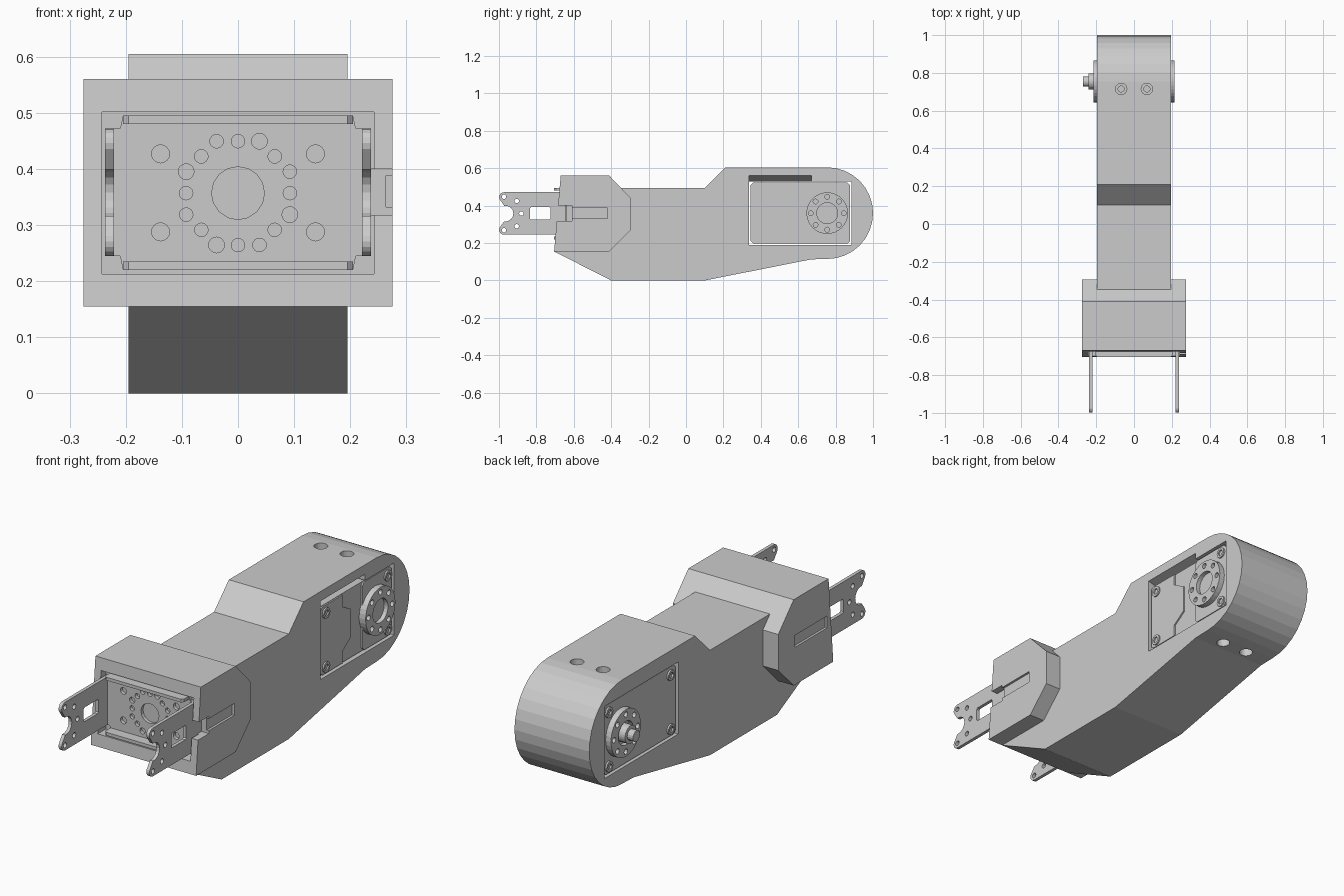
import bpy, bmesh
from math import cos, sin, radians, pi

if "Cube" in bpy.data.objects:
    bpy.data.objects.remove(bpy.data.objects["Cube"])


def prism(name, axis, pts, lo, hi):
    """Extrude a 2D outline along an axis: x -> (y,z), y -> (x,z), z -> (x,y)."""
    place = {'x': lambda a, b, t: (t, a, b),
             'y': lambda a, b, t: (a, t, b),
             'z': lambda a, b, t: (a, b, t)}[axis]
    bm = bmesh.new()
    face = bm.faces.new([bm.verts.new(place(a, b, lo)) for a, b in pts])
    new = bmesh.ops.extrude_face_region(bm, geom=[face])['geom']
    shift = place(0, 0, hi - lo)
    bmesh.ops.translate(bm, vec=shift, verts=[v for v in new if isinstance(v, bmesh.types.BMVert)])
    bmesh.ops.recalc_face_normals(bm, faces=bm.faces)
    mesh = bpy.data.meshes.new(name)
    bm.to_mesh(mesh)
    bm.free()
    ob = bpy.data.objects.new(name, mesh)
    bpy.context.collection.objects.link(ob)
    return ob


def arc(a, b, r, start, end, n):
    return [(a + r * cos(radians(start + (end - start) * i / n)),
             b + r * sin(radians(start + (end - start) * i / n))) for i in range(n + 1)]


def circle(a, b, r, n=24):
    return arc(a, b, r, 0, 360, n)[:-1]


def rect(a0, a1, b0, b1):
    return [(a0, b0), (a1, b0), (a1, b1), (a0, b1)]


def chamfered(a0, a1, b0, b1, c):
    return [(a0 + c, b0), (a1 - c, b0), (a1, b0 + c), (a1, b1 - c),
            (a1 - c, b1), (a0 + c, b1), (a0, b1 - c), (a0, b0 + c)]


def combine(ob, tool, op='DIFFERENCE'):
    mod = ob.modifiers.new("bool", 'BOOLEAN')
    mod.operation, mod.solver, mod.object = op, 'EXACT', tool
    bpy.context.view_layer.objects.active = ob
    bpy.ops.object.modifier_apply(modifier=mod.name)
    bpy.data.objects.remove(tool)


def cut(ob, axis, pts, lo, hi):
    combine(ob, prism("cutter", axis, pts, lo, hi))


CY, CZ = 0.755, 0.36          # joint axis

# Arm housing with rounded joint end
profile = ([(-0.705, 0.155), (-0.40, 0), (0.10, 0), (0.67, 0.113)]
           + arc(CY, CZ, 0.245, -90, 90, 16)
           + [(0.21, 0.605), (0.10, 0.495), (-0.60, 0.495)])
housing = prism("arm_housing", 'x', profile, -0.195, 0.195)

# Wide front collar merged with the arm
collar = prism("collar", 'x', [(-0.705, 0.155), (-0.41, 0.155), (-0.295, 0.27), (-0.295, 0.44),
                               (-0.41, 0.56), (-0.67, 0.56)], -0.275, 0.275)
combine(housing, collar, 'UNION')

# Front recess, cable notch and side slots
cut(housing, 'y', rect(-0.242, 0.242, 0.213, 0.502), -0.8, -0.64)
cut(housing, 'x', rect(-0.8, -0.61, 0.318, 0.40), 0.236, 0.3)
for s in (-1, 1):
    lo, hi = sorted((s * 0.264, s * 0.3))
    cut(housing, 'x', rect(-0.66, -0.42, 0.332, 0.388), lo, hi)

# Motor pocket through the arm, with a sloped cable relief above it
cut(housing, 'x', rect(0.336, 0.886, 0.19, 0.53), -0.3, 0.3)
cut(housing, 'y', [(0.08, 0.52), (0.08, 0.53), (0.195, 0.56), (0.21, 0.564), (0.21, 0.52)], 0.336, 0.67)

# Counterbored bolt holes above and below the joint
for x in (-0.068, 0.068):
    cut(housing, 'z', circle(x, 0.715, 0.03), 0.56, 0.7)
    cut(housing, 'z', circle(x, 0.715, 0.03), 0.05, 0.16)
    cut(housing, 'z', circle(x, 0.715, 0.016), 0.51, 0.58)
    cut(housing, 'z', circle(x, 0.715, 0.016), 0.15, 0.21)

# Bracket base plate with bolt pattern
plate = prism("bracket_plate", 'y',
              [(-0.205, 0.22), (0.205, 0.22), (0.21, 0.245), (0.237, 0.245), (0.237, 0.472), (0.21, 0.472),
               (0.205, 0.495), (-0.205, 0.495), (-0.21, 0.472), (-0.237, 0.472), (-0.237, 0.245),
               (-0.21, 0.245)], -0.657, -0.641)
holes = [(0, 0.357, 0.047)]
holes += [(x, z, 0.016) for x in (-0.138, 0.138) for z in (0.288, 0.427)]
for i in range(16):
    r = 0.1 if i % 2 else 0.0925
    holes.append((r * cos(i * pi / 8), 0.357 + r * sin(i * pi / 8), 0.014 if i % 4 == 3 else 0.012))
for x, z, r in holes:
    cut(plate, 'y', circle(x, z, r, 16), -0.7, -0.6)

# Bracket stiffening flanges
for name, z in (("upper", 0.48), ("lower", 0.22)):
    prism("bracket_flange_" + name, 'z', [(-0.205, -0.65), (-0.205, -0.695), (-0.195, -0.705),
          (0.195, -0.705), (0.205, -0.695), (0.205, -0.65)], z, z + 0.015)

# Forked bracket arms
fork = ([(-0.642, 0.472)] + arc(-0.973, 0.446, 0.026, 90, 225, 6)
        + arc(-0.965, 0.358, 0.042, 100, -100, 10)
        + arc(-0.973, 0.271, 0.026, 135, 270, 6) + [(-0.642, 0.245)])
for name, s in (("left", -1), ("right", 1)):
    lo, hi = sorted((s * 0.221, s * 0.237))
    arm = prism("bracket_arm_" + name, 'x', fork, lo, hi)
    for y, z in ((-0.973, 0.448), (-0.973, 0.269), (-0.905, 0.425), (-0.905, 0.29), (-0.88, 0.358)):
        cut(arm, 'x', circle(y, z, 0.012, 16), lo - 0.1, hi + 0.1)
    cut(arm, 'x', chamfered(-0.835, -0.725, 0.325, 0.392, 0.006), lo - 0.1, hi + 0.1)

# Motor body and its cover panels
prism("motor_body", 'x', chamfered(0.345, 0.878, 0.197, 0.523, 0.015), -0.187, 0.181)
prism("motor_cover_rear", 'x', [(0.347, 0.21), (0.36, 0.199), (0.51, 0.199), (0.51, 0.255), (0.575, 0.30),
      (0.575, 0.43), (0.51, 0.465), (0.51, 0.521), (0.36, 0.521), (0.347, 0.51)], 0.178, 0.188)
prism("motor_cover_joint", 'x', chamfered(0.658, 0.876, 0.199, 0.521, 0.014), 0.178, 0.188)

# Corner screws
for side, s in (("left", -1), ("right", 1)):
    for y in (0.385, 0.845):
        for z in (0.23, 0.485):
            lo, hi = sorted((s * 0.18, s * 0.195))
            screw = prism("motor_screw_" + side, 'x', circle(y, z, 0.025, 16), lo, hi)
            lo, hi = sorted((s * 0.185, s * 0.22))
            cut(screw, 'x', circle(y, z, 0.015, 6), lo, hi)

# Round output horns with bolt circle
for side, s in (("left", -1), ("right", 1)):
    lo, hi = sorted((s * 0.18, s * 0.215))
    horn = prism("output_horn_" + side, 'x', circle(CY, CZ, 0.111, 32), lo, hi)
    lo, hi = sorted((s * 0.195, s * 0.25))
    cut(horn, 'x', circle(CY, CZ, 0.056), lo, hi)
    for i in range(8):
        a = i * pi / 4
        cut(horn, 'x', circle(CY + 0.088 * cos(a), CZ + 0.088 * sin(a), 0.013, 12), lo, hi)

# Axle on the left, hub washer and bolt end
prism("axle_washer", 'x', circle(CY, CZ, 0.042), -0.24, -0.19)
prism("axle_bolt", 'x', circle(CY, CZ, 0.026, 16), -0.27, -0.235)
